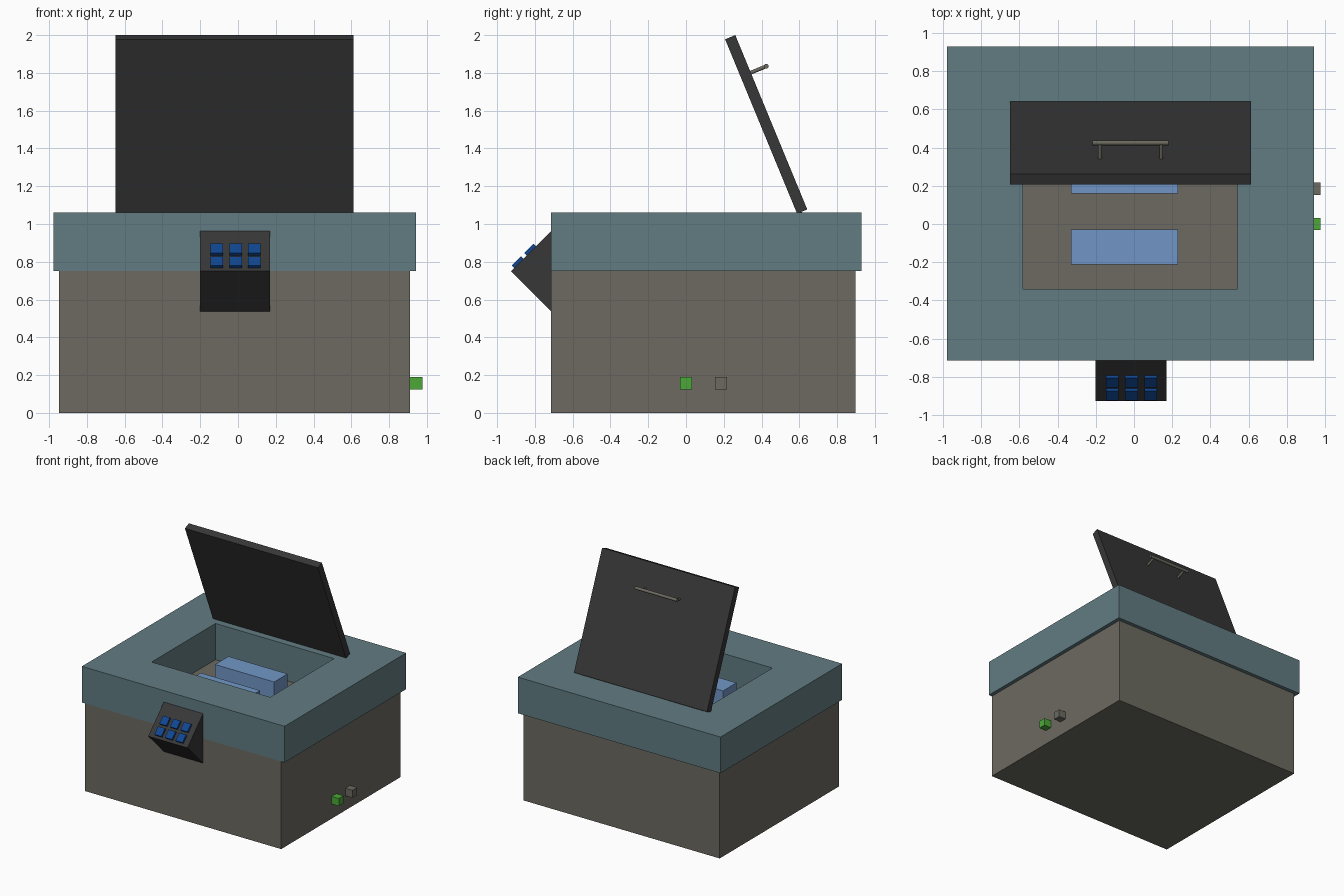
import bpy, bmesh, math
from mathutils import Vector, Matrix

if "Cube" in bpy.data.objects:
    bpy.data.objects.remove(bpy.data.objects["Cube"])


def material(name, rgb):
    lin = [((c / 255 + 0.055) / 1.055) ** 2.4 for c in rgb]
    m = bpy.data.materials.new(name)
    m.diffuse_color = (*lin, 1)
    m.use_nodes = True
    m.node_tree.nodes["Principled BSDF"].inputs["Base Color"].default_value = m.diffuse_color
    return m


STONE = material("warm_grey", (108, 106, 96))
SLATE = material("slate_blue", (98, 124, 130))
DARK = material("charcoal", (55, 55, 56))
BLUE = material("light_blue", (113, 150, 198))
BUTTON = material("deep_blue", (16, 70, 144))
GREEN = material("green", (76, 168, 56))


def finish(name, bm, mat):
    bmesh.ops.recalc_face_normals(bm, faces=bm.faces)
    me = bpy.data.meshes.new(name)
    bm.to_mesh(me)
    bm.free()
    me.materials.append(mat)
    ob = bpy.data.objects.new(name, me)
    bpy.context.collection.objects.link(ob)
    return ob


def prism(name, x0, x1, profile, mat):
    """Extrude a (y, z) outline along x."""
    bm = bmesh.new()
    face = bm.faces.new([bm.verts.new((x0, y, z)) for y, z in profile])
    ext = bmesh.ops.extrude_face_region(bm, geom=[face])
    verts = [g for g in ext["geom"] if isinstance(g, bmesh.types.BMVert)]
    bmesh.ops.translate(bm, verts=verts, vec=(x1 - x0, 0, 0))
    return finish(name, bm, mat)


def box(name, x, y, z, mat):
    return prism(name, x[0], x[1],
                 [(y[0], z[0]), (y[1], z[0]), (y[1], z[1]), (y[0], z[1])], mat)


def rod(name, a, b, r, mat, sides=16):
    a, b = Vector(a), Vector(b)
    d = b - a
    bm = bmesh.new()
    bmesh.ops.create_cone(
        bm, cap_ends=True, segments=sides, radius1=r, radius2=r, depth=d.length,
        matrix=Matrix.Translation((a + b) / 2) @ d.to_track_quat('Z', 'Y').to_matrix().to_4x4())
    for f in bm.faces:
        f.smooth = len(f.verts) == 4
    for e in bm.edges:
        e.smooth = all(f.smooth for f in e.link_faces)
    return finish(name, bm, mat)


# Lower body
box("body", (-0.948, 0.91), (-0.715, 0.898), (0, 0.75), STONE)

# Rim: rectangular frame around the opening
bm = bmesh.new()


def loop(x0, x1, y0, y1, z):
    return [bm.verts.new((x, y, z)) for x, y in ((x0, y0), (x1, y0), (x1, y1), (x0, y1))]


outer, inner = (-0.978, 0.942, -0.715, 0.93), (-0.581, 0.543, -0.34, 0.525)
rings = [loop(*outer, 0.75), loop(*outer, 1.06), loop(*inner, 1.06), loop(*inner, 0.75)]
for k in range(4):
    a, b = rings[k], rings[(k + 1) % 4]
    for i in range(4):
        j = (i + 1) % 4
        bm.faces.new((a[i], a[j], b[j], b[i]))
finish("rim", bm, SLATE)

# Blocks standing in the opening
for name, y in (("front_block", -0.212), ("back_block", 0.16)):
    box(name, (-0.33, 0.23), (y, y + 0.182), (0.75, 0.915), BLUE)

# Open lid, tilted back edge on the hinges
prism("lid", -0.648, 0.612,
      [(0.588, 1.055), (0.642, 1.077), (0.261, 2.0), (0.207, 1.978)], DARK)

# Hinges
for name, x in (("left_hinge", -0.59), ("right_hinge", 0.22)):
    rod(name, (x, 0.6, 1.06), (x + 0.335, 0.6, 1.06), 0.014, DARK, 12)

# Lid handle: two posts and a bar
tilt = math.radians(22.4)
out = Vector((0, math.cos(tilt), math.sin(tilt)))
base = Vector((0, 0.34, 1.80))
tip = base + out * 0.092
for name, x in (("left_handle_post", -0.178), ("right_handle_post", 0.142)):
    rod(name, base + Vector((x, 0, 0)), tip + Vector((x, 0, 0)), 0.01, STONE)
rod("handle_bar", tip + Vector((-0.218, 0, 0)), tip + Vector((0.18, 0, 0)), 0.013, STONE)

# Control panel wedge
prism("control_panel", -0.202, 0.17,
      [(-0.715, 0.538), (-0.715, 0.962), (-0.927, 0.75)], DARK)

# Buttons on the sloped panel face
s = math.sqrt(0.5)
up, normal = Vector((s, s)), Vector((-s, s))
for r, t in enumerate((0.059, 0.153)):
    c = Vector((-0.927, 0.75)) + up * t
    outline = [c + up * u + normal * n for u, n in
               ((-0.035, -0.01), (0.035, -0.01), (0.035, 0.018), (-0.035, 0.018))]
    for i in range(3):
        x = -0.113 + 0.1 * i
        prism(f"button_{r}_{i}", x - 0.033, x + 0.033, outline, BUTTON)

# Side connectors
box("green_connector", (0.91, 0.977), (-0.032, 0.032), (0.125, 0.19), GREEN)
box("grey_connector", (0.91, 0.977), (0.153, 0.217), (0.125, 0.19), STONE)
